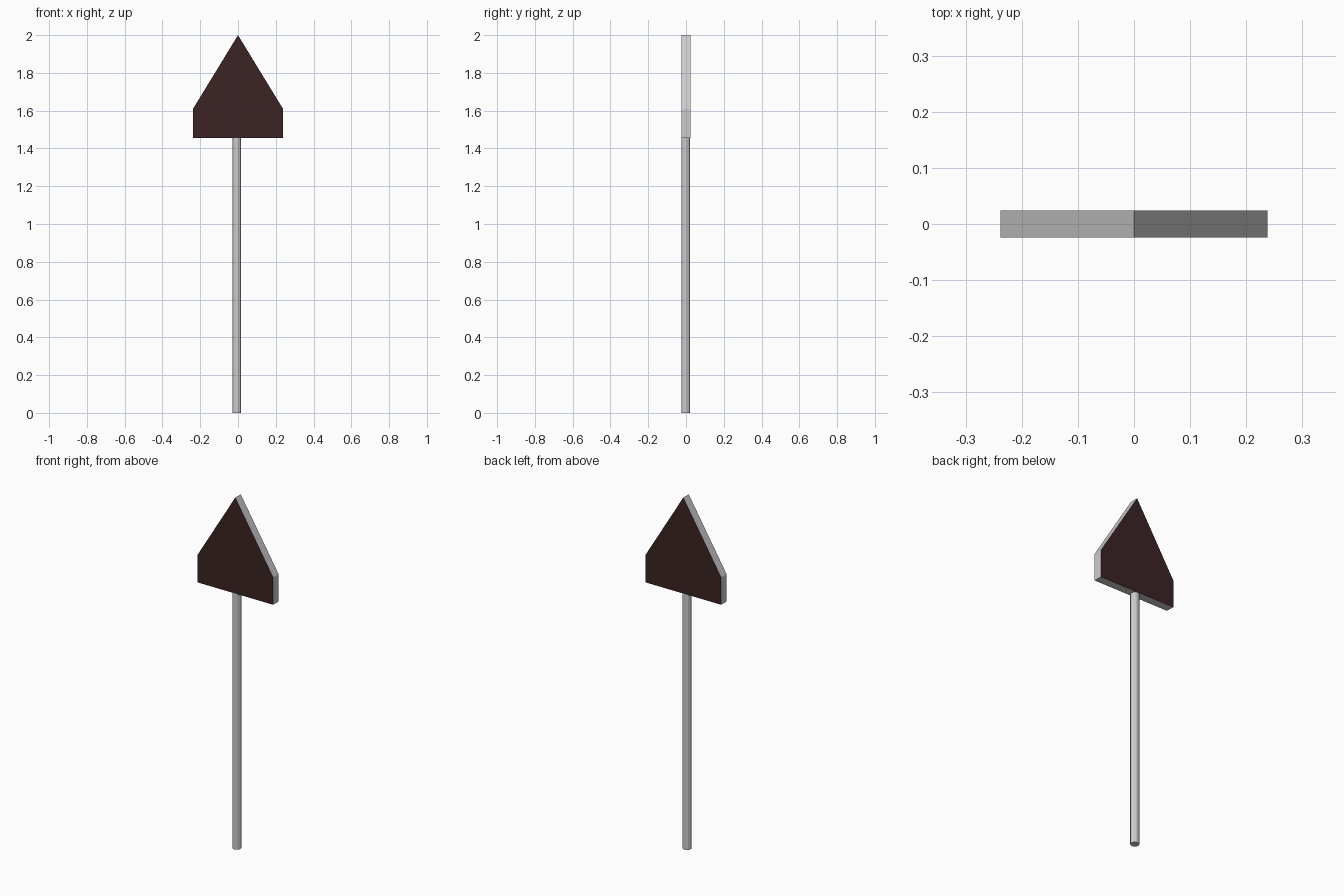
import bpy, bmesh
from math import pi

if "Cube" in bpy.data.objects:
    bpy.data.objects.remove(bpy.data.objects["Cube"])

# dark sign face colour
dark = bpy.data.materials.new("dark_face")
dark.diffuse_color = (0.045, 0.017, 0.018, 1)
dark.use_nodes = True
dark.node_tree.nodes["Principled BSDF"].inputs["Base Color"].default_value = dark.diffuse_color
grey = bpy.data.materials.new("grey_edge")
grey.diffuse_color = (0.8, 0.8, 0.8, 1)
grey.use_nodes = True
grey.node_tree.nodes["Principled BSDF"].inputs["Base Color"].default_value = grey.diffuse_color

# sign panel: house-shaped profile extruded through its thickness
half = 0.0245
profile = [(-0.238, 1.455), (0.238, 1.455), (0.238, 1.61), (0, 2.0), (-0.238, 1.61)]
bm = bmesh.new()
front = bm.faces.new([bm.verts.new((x, -half, z)) for x, z in profile])
ext = bmesh.ops.extrude_face_region(bm, geom=[front], use_keep_orig=True)
bmesh.ops.translate(bm, vec=(0, 2 * half, 0),
                    verts=[g for g in ext["geom"] if isinstance(g, bmesh.types.BMVert)])
bmesh.ops.recalc_face_normals(bm, faces=bm.faces)
for f in bm.faces:
    f.material_index = 0 if abs(f.normal.y) > 0.9 else 1
mesh = bpy.data.meshes.new("sign_panel")
bm.to_mesh(mesh)
bm.free()
mesh.materials.append(dark)
mesh.materials.append(grey)
bpy.context.collection.objects.link(bpy.data.objects.new("sign_panel", mesh))

# post: thin faceted cylinder meeting the panel's lower edge
top = 1.457
bpy.ops.mesh.primitive_cylinder_add(vertices=12, radius=0.023, depth=top,
                                    location=(-0.006, -0.001, top / 2),
                                    rotation=(0, 0, pi / 12))
bpy.context.object.name = "post"
